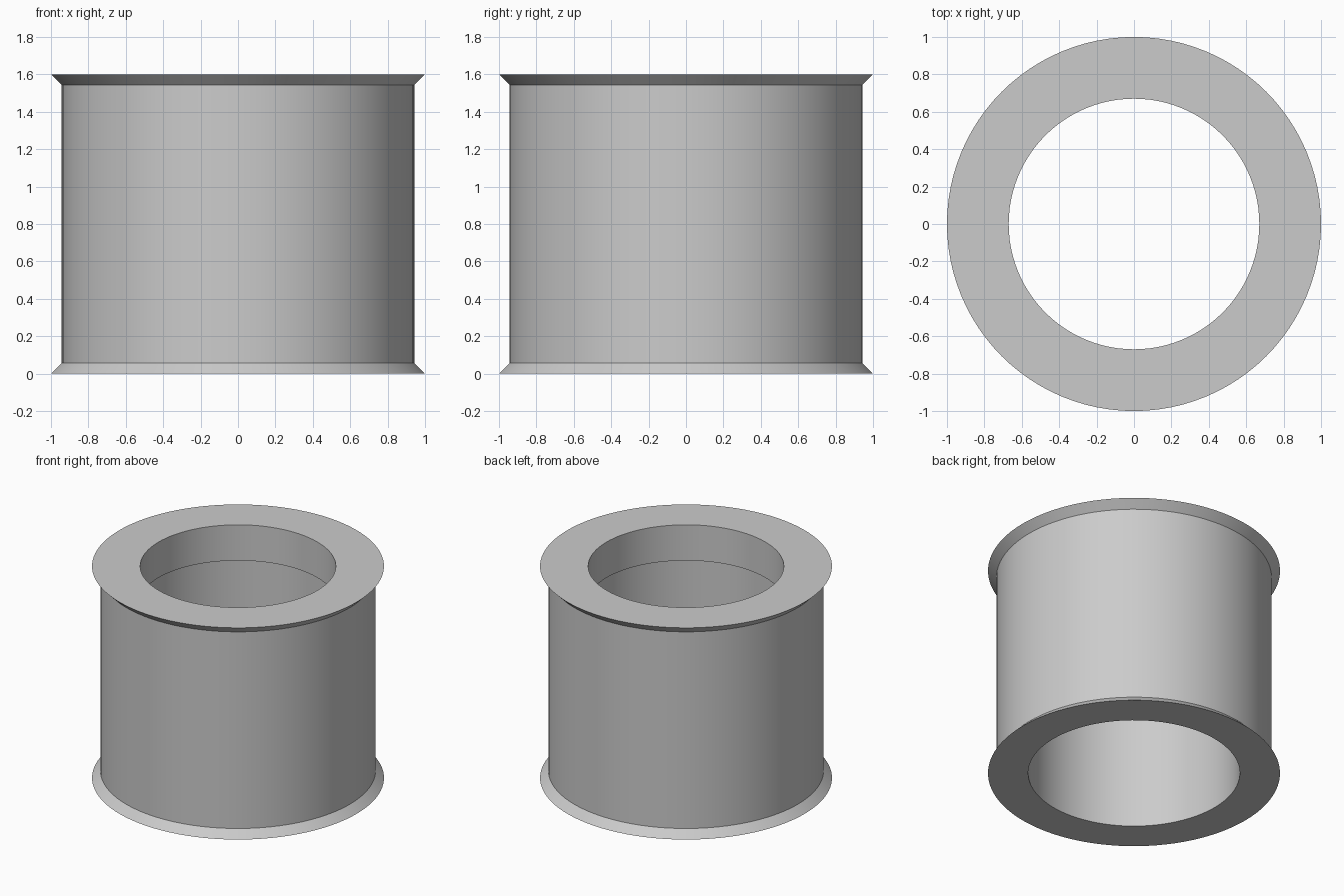
import bpy
import bmesh
import math

cube = bpy.data.objects.get("Cube")
if cube:
    bpy.data.objects.remove(cube, do_unlink=True)

SEGMENTS = 96
HEIGHT = 1.6
RIM_R, WALL_R = 1.0, 0.943      # flared rims and outer wall
LIP_R, BORE_R = 0.67, 0.725     # narrow upper lip and wider bore
CHAMFER = 0.057
STEP_Z = 1.33

grey = bpy.data.materials.new("plain grey")
grey.use_nodes = True
colour = (0.6, 0.6, 0.6, 1)
grey.diffuse_color = colour
grey.node_tree.nodes["Principled BSDF"].inputs["Base Color"].default_value = colour


def lathe(name, profile, material):
    """Revolve a closed (radius, height) profile around the z axis."""
    bm = bmesh.new()
    rings = []
    for i in range(SEGMENTS):
        a = math.tau * i / SEGMENTS
        rings.append([bm.verts.new((r * math.cos(a), r * math.sin(a), z))
                      for r, z in profile])
    count = len(profile)
    for i in range(SEGMENTS):
        here, there = rings[i], rings[(i + 1) % SEGMENTS]
        for j in range(count):
            k = (j + 1) % count
            bm.faces.new((here[j], there[j], there[k], here[k]))
    bmesh.ops.recalc_face_normals(bm, faces=bm.faces)
    mesh = bpy.data.meshes.new(name)
    bm.to_mesh(mesh)
    bm.free()
    mesh.materials.append(material)
    obj = bpy.data.objects.new(name, mesh)
    bpy.context.collection.objects.link(obj)
    return obj


# Sleeve with flared rims and a stepped bore
sleeve = lathe("flanged_sleeve", [
    (BORE_R, 0),
    (RIM_R, 0),
    (WALL_R, CHAMFER),
    (WALL_R, HEIGHT - CHAMFER),
    (RIM_R, HEIGHT),
    (LIP_R, HEIGHT),
    (LIP_R, STEP_Z),
    (BORE_R, STEP_Z),
], grey)

# Smooth walls with crisp edges
bpy.ops.object.select_all(action="DESELECT")
sleeve.select_set(True)
bpy.context.view_layer.objects.active = sleeve
bpy.ops.object.shade_smooth_by_angle(angle=math.radians(30))
